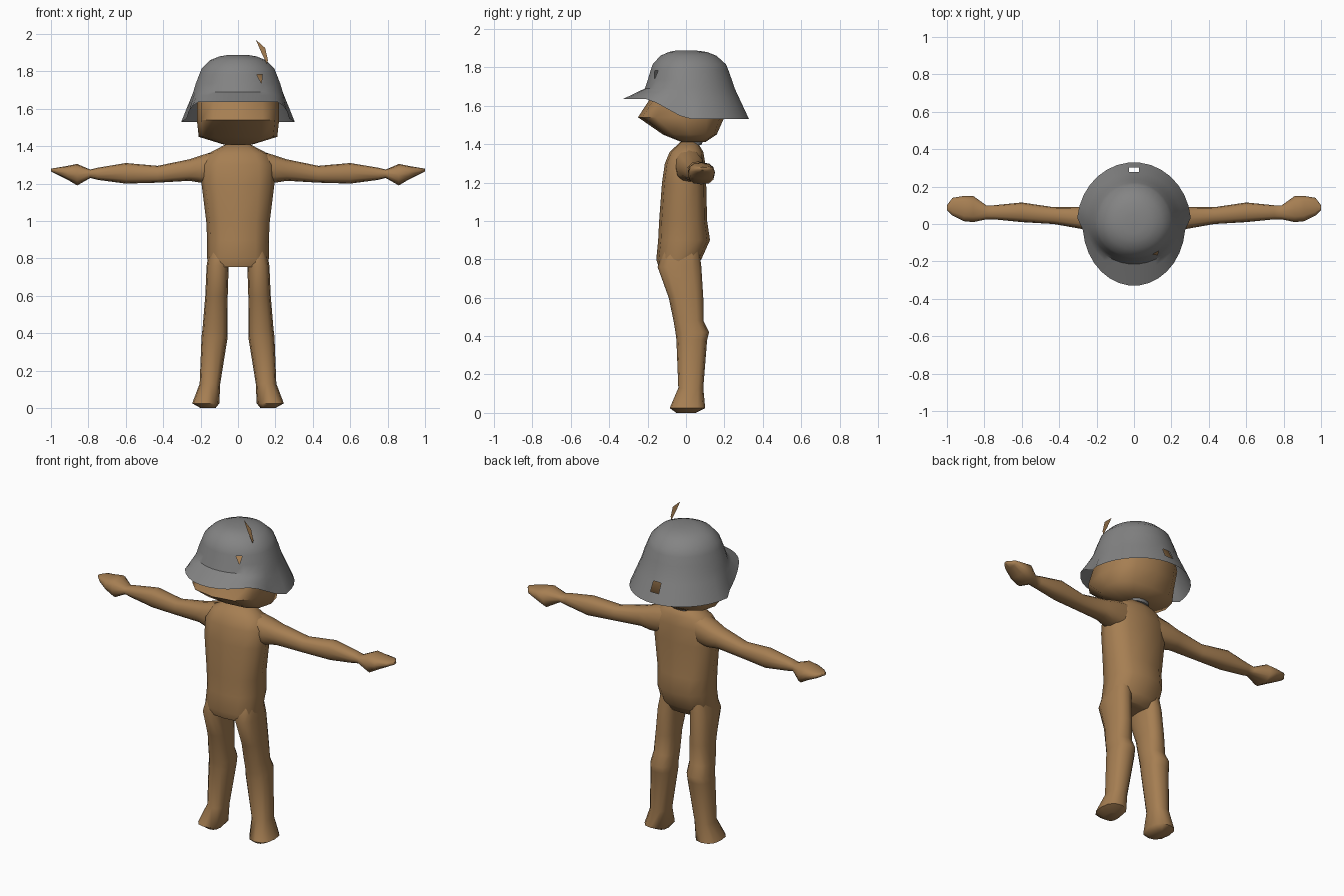
import bpy, bmesh, math
from mathutils import Vector

if "Cube" in bpy.data.objects:
    bpy.data.objects.remove(bpy.data.objects["Cube"])


def material(name, rgb):
    mat = bpy.data.materials.new(name)
    mat.use_nodes = True
    mat.diffuse_color = (*rgb, 1)
    mat.node_tree.nodes["Principled BSDF"].inputs["Base Color"].default_value = (*rgb, 1)
    return mat


BROWN = material("tan_brown", (0.38, 0.21, 0.085))
GREY = material("steel_grey", (0.23, 0.23, 0.23))


def finish(bm, name, mat, angle=60):
    mesh = bpy.data.meshes.new(name)
    bm.to_mesh(mesh)
    bm.free()
    mesh.materials.append(mat)
    obj = bpy.data.objects.new(name, mesh)
    bpy.context.collection.objects.link(obj)
    bpy.ops.object.select_all(action="DESELECT")
    obj.select_set(True)
    bpy.context.view_layer.objects.active = obj
    bpy.ops.object.shade_smooth_by_angle(angle=math.radians(angle))
    return obj


def skin(bm, rows):
    """Bridge rows of vertices that each form a closed loop."""
    for lower, upper in zip(rows, rows[1:]):
        for i in range(len(lower)):
            j = (i + 1) % len(lower)
            bm.faces.new((lower[i], lower[j], upper[j], upper[i]))


def loft(name, rings, mat, along="z", side=1, count=12, power=0.8):
    """Each ring is (position, low a, high a, low b, high b) across the axis."""
    bm = bmesh.new()
    rows = []
    for pos, a0, a1, b0, b1 in rings:
        row = []
        for i in range(count):
            t = math.tau * i / count
            c, s = (math.copysign(abs(f) ** power, f) if abs(f) > 1e-6 else 0
                    for f in (math.cos(t), math.sin(t)))
            a = (a0 + a1) / 2 + (a1 - a0) / 2 * c
            b = (b0 + b1) / 2 + (b1 - b0) / 2 * s
            x, y, z = (a, b, pos) if along == "z" else (pos, a, b)
            row.append(bm.verts.new((x * side, y, z)))
        rows.append(row)
    skin(bm, rows)
    bm.faces.new(rows[0])
    bm.faces.new(rows[-1])
    bmesh.ops.recalc_face_normals(bm, faces=bm.faces)
    return finish(bm, name, mat)


# Torso: height, half width, front, back
torso = [(0.755, 0.155, -0.14, 0.05), (0.8, 0.165, -0.155, 0.08),
         (0.9, 0.165, -0.145, 0.125), (1.0, 0.17, -0.14, 0.11),
         (1.2, 0.195, -0.125, 0.105), (1.3, 0.195, -0.11, 0.1),
         (1.36, 0.16, -0.085, 0.09), (1.41, 0.065, -0.03, 0.06)]
loft("torso", [(z, -w, w, f, b) for z, w, f, b in torso], BROWN)

# Head, with a pointed face
head = [(1.41, 0.08, -0.02, 0.1), (1.45, 0.21, -0.12, 0.16),
        (1.54, 0.22, -0.25, 0.2), (1.64, 0.22, -0.185, 0.22),
        (1.75, 0.18, -0.15, 0.17), (1.83, 0.08, -0.07, 0.08)]
loft("head", [(z, -w, w, f, b) for z, w, f, b in head], BROWN, power=0.75)

# Small collar between torso and head
loft("neck_collar", [(1.395, -0.06, 0.06, -0.02, 0.08),
                     (1.42, -0.06, 0.06, -0.02, 0.09)], GREY)

# Legs and arms, mirrored
leg = [(0, 0.12, 0.2, -0.05, 0.05), (0.025, 0.1, 0.245, -0.085, 0.1),
       (0.13, 0.095, 0.205, -0.04, 0.09), (0.38, 0.055, 0.195, -0.05, 0.11),
       (0.42, 0.055, 0.19, -0.055, 0.12), (0.48, 0.055, 0.185, -0.065, 0.09),
       (0.6, 0.055, 0.175, -0.09, 0.09), (0.76, 0.05, 0.168, -0.148, 0.08),
       (0.84, 0.04, 0.155, -0.12, 0.07)]
arm = [(0.07, -0.07, 0.08, 1.2, 1.39), (0.2, -0.05, 0.095, 1.205, 1.35),
       (0.26, -0.03, 0.09, 1.215, 1.33), (0.43, 0, 0.09, 1.205, 1.295),
       (0.6, 0.01, 0.115, 1.2, 1.31), (0.75, 0.025, 0.1, 1.22, 1.285),
       (0.79, 0.025, 0.1, 1.23, 1.275), (0.86, 0.01, 0.15, 1.19, 1.305),
       (0.91, 0.015, 0.15, 1.22, 1.295), (0.97, 0.045, 0.14, 1.25, 1.285),
       (1.0, 0.075, 0.1, 1.265, 1.28)]
for side, label in ((1, "left"), (-1, "right")):
    loft(label + "_leg", leg, BROWN, side=side)
    loft(label + "_arm", arm, BROWN, along="x", side=side)

# Helmet: an open shell whose skirt rises into a brim at the front
SEGMENTS = 32
dome = [(1.888, 0.05, 0.05, 0.05), (1.88, 0.1, 0.09, 0.11), (1.86, 0.15, 0.135, 0.16),
        (1.815, 0.195, 0.175, 0.21), (1.785, 0.207, 0.185, 0.222),
        (1.735, 0.227, 0.2, 0.24), (1.69, 0.24, 0.215, 0.255)]
bm = bmesh.new()
rows = []


def oval(i, rx, front, back):
    t = math.tau * (i + 0.5) / SEGMENTS
    y = math.cos(t)
    return Vector((rx * math.sin(t), y * (back if y > 0 else front), 0))


for z, rx, front, back in dome:
    rows.append([bm.verts.new(oval(i, rx, front, back) + Vector((0, 0, z)))
                 for i in range(SEGMENTS)])
for t in (0.31, 0.66, 1):
    row = []
    for i, top in enumerate(rows[len(dome) - 1]):
        rim = oval(i, 0.305 if top.co.y > 0 else 0.275, 0.33, 0.33)
        rim.z = 1.53 + 0.105 * min(1, max(0, -rim.y / 0.19))
        row.append(bm.verts.new(top.co.lerp(rim, t)))
    rows.append(row)
skin(bm, rows)
bm.faces.new(rows[0])
bmesh.ops.recalc_face_normals(bm, faces=bm.faces)


def face_near(point):
    return min(bm.faces, key=lambda f: (f.calc_center_median() - Vector(point)).length)


# Square vent at the back, wedge-shaped vent at the front
bmesh.ops.delete(bm, geom=[face_near((0, 0.29, 1.61))], context="FACES_ONLY")
vent = face_near((0.125, -0.16, 1.76))
bmesh.ops.inset_individual(bm, faces=[vent], thickness=0.003)
low = sorted(vent.verts, key=lambda v: v.co.z)[:2]
bmesh.ops.delete(bm, geom=[vent], context="FACES_ONLY")
bmesh.ops.pointmerge(bm, verts=low, merge_co=(low[0].co + low[1].co) / 2)
finish(bm, "helmet", GREY, 40)

# Flat feather on the helmet
bm = bmesh.new()
bm.faces.new([bm.verts.new((x, -0.08, z)) for x, z in
              ((0.155, 1.84), (0.16, 1.86), (0.145, 1.925), (0.095, 1.97), (0.125, 1.9))])
finish(bm, "feather", BROWN)
